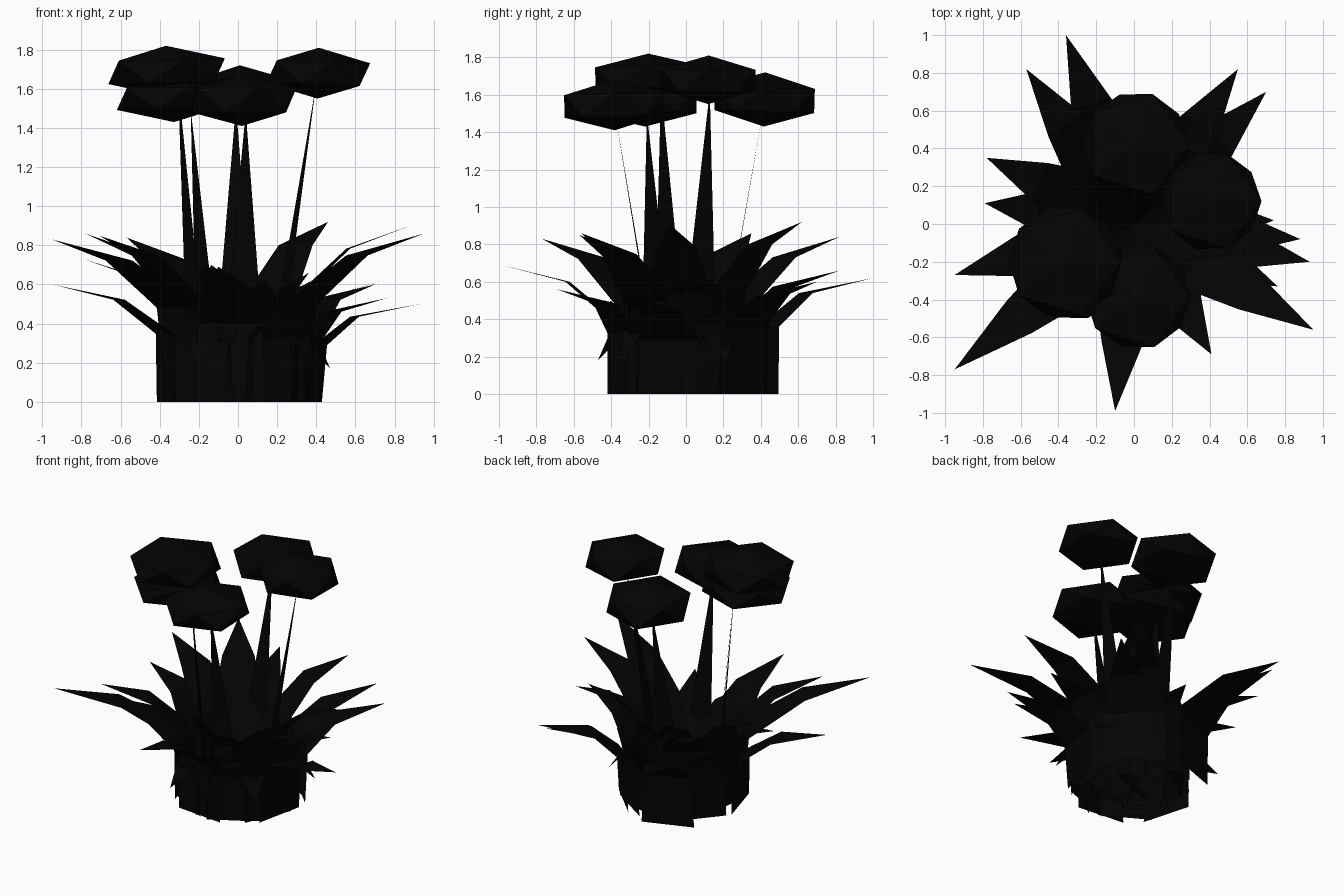
import bpy, bmesh, math
from mathutils import Vector, Matrix

if "Cube" in bpy.data.objects:
    bpy.data.objects.remove(bpy.data.objects["Cube"])

mat = bpy.data.materials.new("dark")
mat.diffuse_color = (0.001, 0.001, 0.001, 1)
mat.use_nodes = True
mat.node_tree.nodes["Principled BSDF"].inputs["Base Color"].default_value = mat.diffuse_color


def finish(name, bm):
    me = bpy.data.meshes.new(name)
    bm.to_mesh(me)
    bm.free()
    me.materials.append(mat)
    ob = bpy.data.objects.new(name, me)
    bpy.context.collection.objects.link(ob)


# Flat tapering strip: path points with a width at each, spread tangentially
def strip(name, path, widths, angle):
    side = Vector((-math.sin(angle), math.cos(angle), 0))
    bm = bmesh.new()
    prev = None
    for p, w in zip(path, widths):
        p = Vector(p)
        row = [bm.verts.new(p + side * w / 2), bm.verts.new(p - side * w / 2)] if w else [bm.verts.new(p)]
        if prev:
            bm.faces.new([prev[0], prev[1]] + row[::-1])
        prev = row
    finish(name, bm)


def leaf(name, tip, foot, knee=(0.64, 0.87), w=0.36, lean=0.01):
    x, y, z = tip
    r, a = math.hypot(x, y), math.atan2(y, x)
    prof = [(foot, 0), (foot + lean, z * 0.58), (r * knee[0], z * knee[1]), (r, z)]
    path = [(q * math.cos(a), q * math.sin(a), h) for q, h in prof]
    strip(name, path, [w, w * 0.92, w * 0.6, 0], a)


# Long arching leaves, by tip position, foot radius and outward lean
long_leaves = [
    (-.36, 1.0, .62, .46, .01), (-.57, .82, .84, .28, .06), (-.78, .35, .86, .22, .08),
    (-.79, .11, .73, .30, .06), (-.95, -.27, .60, .38, .01), (-.95, -.77, .83, .32, .08),
    (-.10, -.99, .69, .39, .01), (.41, -.69, .56, .38, .01), (.95, -.56, .86, .28, .09),
    (.76, -.33, .53, .38, .01), (.93, -.20, .50, .40, .03), (.88, -.08, .90, .20, .09),
    (.74, .02, .62, .32, .04), (.70, .70, .60, .42, .02), (.55, .82, .66, .40, .02),
    (.46, .62, .92, .20, .07), (-.71, -.57, .85, .24, .09)]
for i, (x, y, z, f, lean) in enumerate(long_leaves):
    leaf(f"long_leaf_{i}", (x, y, z), f, lean=lean)

# Short leaves closing the ring at the foot
for i, (deg, r, z) in enumerate([(22, .47, .45), (85, .5, .5), (140, .45, .5), (240, .47, .5), (287, .45, .5)]):
    a = math.radians(deg)
    leaf(f"short_leaf_{i}", (r * math.cos(a), r * math.sin(a), z), .36, (.88, .85))

# Small drooping leaves low on the outside
for i, (deg, z) in enumerate([(25, .17), (245, .18), (318, .2)]):
    a = math.radians(deg)
    c, s = math.cos(a), math.sin(a)
    strip(f"drooping_leaf_{i}", [(.3 * c, .3 * s, z + .05), (.41 * c, .41 * s, z + .14), (.52 * c, .52 * s, z)],
          [.2, .18, 0], a)

# Upright inner leaves leaning out from the middle
for i in range(8):
    a = math.radians(20 + 45 * i)
    h = .62 + .04 * (i % 3)
    leaf(f"inner_leaf_{i}", (.40 * math.cos(a), .40 * math.sin(a), h), 0, (.70, .86), .34, .14)

# Flower heads (squashed icosahedra) on flat tapering stems
heads = [(-.365, -.2, 1.69, .335, .13), (-.33, -.22, 1.555, .325, .125), (.02, -.385, 1.545, .312, .135),
         (.41, .12, 1.68, .295, .13), (.01, .42, 1.575, .314, .145)]
for i, (x, y, z, r, h) in enumerate(heads):
    a = math.atan2(y, x)
    bm = bmesh.new()
    bmesh.ops.create_icosphere(bm, subdivisions=1, radius=1)
    m = (Matrix.Translation((x, y, z)) @ Matrix.Rotation(.03, 4, Vector((-math.sin(a), math.cos(a), 0)))
         @ Matrix.Diagonal((r, r, h, 1)))
    bmesh.ops.transform(bm, matrix=m, verts=bm.verts)
    finish(f"flower_head_{i}", bm)
    # Stem, tapering to a point under its head
    off = (-.03, .04, .02, .01, .02)[i]
    k2 = .8 if i < 2 else .98
    sx, sy = -math.sin(a) * off, math.cos(a) * off
    path = [(x * k + sx, y * k + sy, q) for k, q in ((.5, 0), (.62, .65), (k2, z - .06))]
    strip(f"stem_{i}", path, [.2, .14, 0], a)
